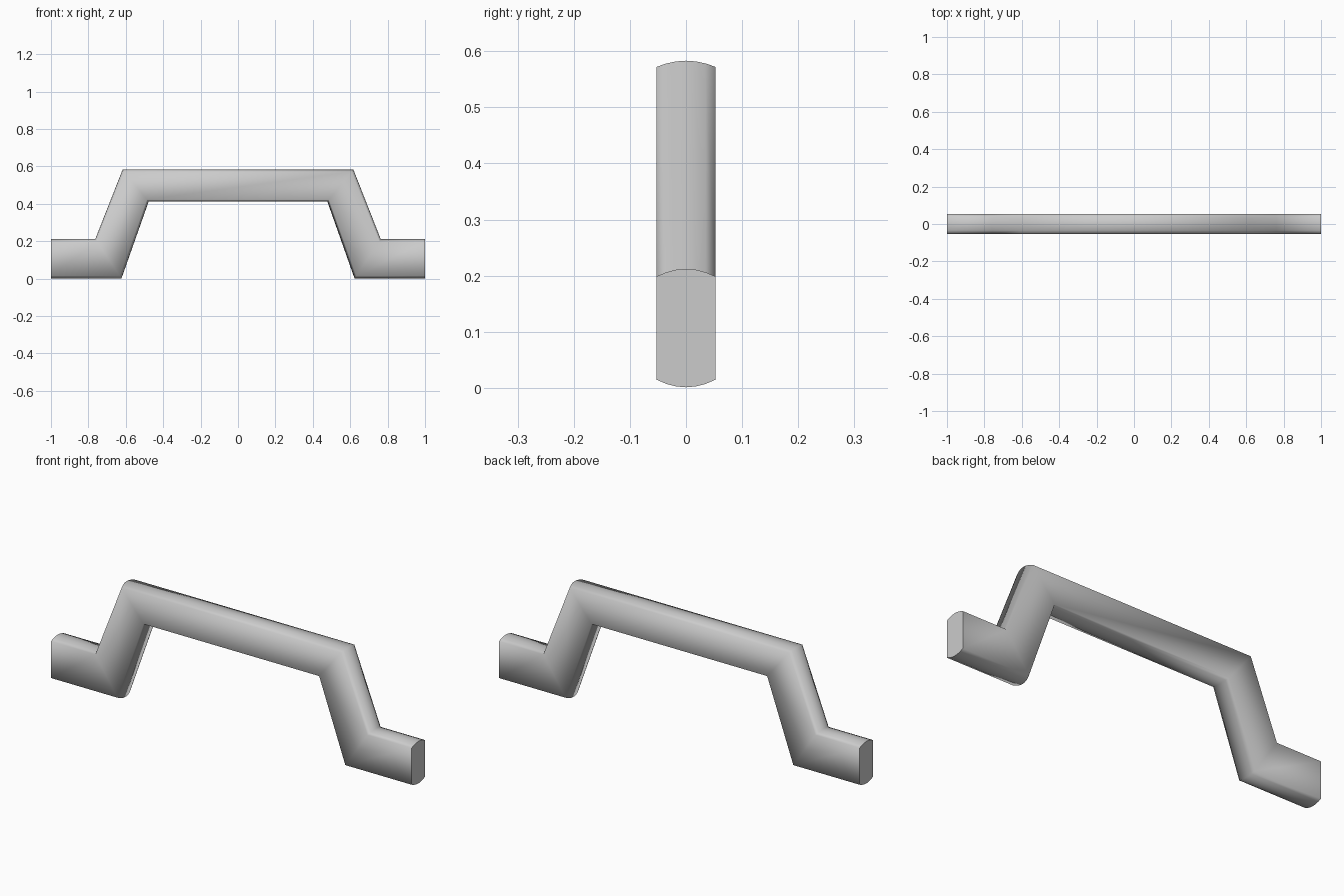
import bpy, bmesh
from mathutils import Vector

if "Cube" in bpy.data.objects:
    bpy.data.objects.remove(bpy.data.objects["Cube"])

# Matching outer (top) and inner (bottom) edge points of the right half, in x and z
upper = [(0.617, 0.583), (0.763, 0.212), (1.0, 0.212)]
lower = [(0.478, 0.411), (0.623, 0.001), (1.0, 0.001)]
stations = list(zip(upper, lower))
# Mirror to the left half, running from left to right
stations = [((-u[0], u[1]), (-l[0], l[1])) for u, l in reversed(stations)] + stations

# Flat-sided section with bowed top and bottom: (y, fraction from lower to upper edge)
HALF_W, SAG, STEPS = 0.0525, 0.064, 6
ys = [-1 + 2 * i / STEPS for i in range(STEPS + 1)]
section = [(y * HALF_W, 1 - SAG * y * y) for y in ys]
section += [(-y * HALF_W, SAG * y * y) for y in ys]

bm = bmesh.new()
rings = []
for u, l in stations:
    hi, lo = Vector((u[0], 0, u[1])), Vector((l[0], 0, l[1]))
    rings.append([bm.verts.new(lo.lerp(hi, t) + Vector((0, y, 0))) for y, t in section])

# Bent bar skin
n = len(section)
for a, b in zip(rings, rings[1:]):
    for i in range(n):
        j = (i + 1) % n
        bm.faces.new((a[i], a[j], b[j], b[i])).smooth = True

# End caps
for ring in (rings[0], rings[-1]):
    cap = bm.faces.new(ring)
    for e in cap.edges:
        e.smooth = False

bmesh.ops.recalc_face_normals(bm, faces=bm.faces[:])
mesh = bpy.data.meshes.new("bent_handle")
bm.to_mesh(mesh)
bm.free()
bpy.context.collection.objects.link(bpy.data.objects.new("bent_handle", mesh))
